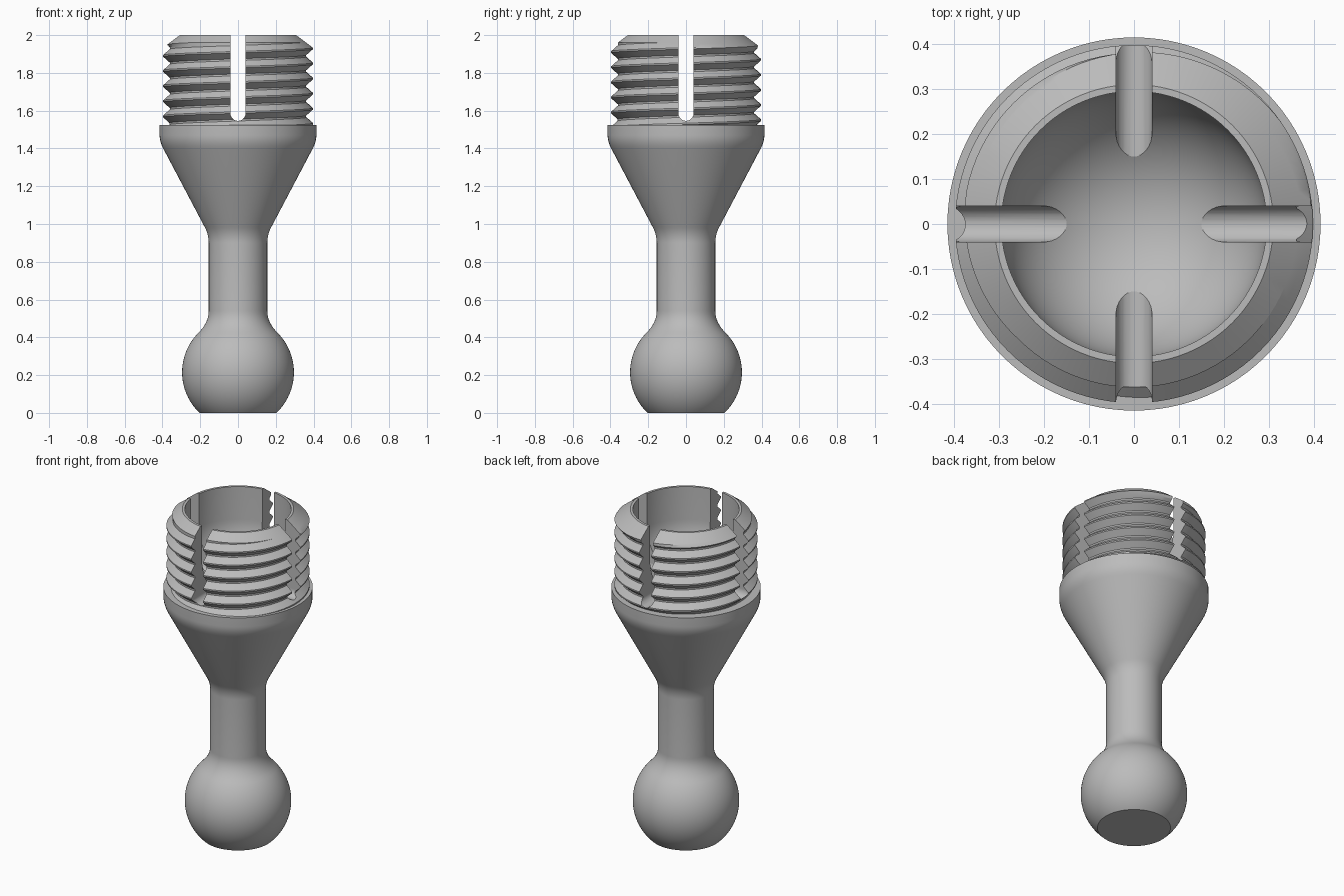
import bpy, bmesh, math
from math import sin, cos, pi, sqrt

if "Cube" in bpy.data.objects:
    bpy.data.objects.remove(bpy.data.objects["Cube"])

SEGMENTS = 96
PITCH, CREST, ROOT = 0.08, 0.398, 0.363
THREAD_LOW, THREAD_HIGH, CREST_Z = 1.525, 1.96, 1.93
BALL_R, BALL_Z = 0.296, 0.215
BORE_R, BORE_Z = 0.295, 1.80

grey = bpy.data.materials.new("plain grey")
grey.use_nodes = True
colour = (0.5, 0.5, 0.5, 1)
grey.diffuse_color = colour
grey.node_tree.nodes["Principled BSDF"].inputs["Base Color"].default_value = colour


def make_object(name, bm):
    bmesh.ops.recalc_face_normals(bm, faces=bm.faces)
    mesh = bpy.data.meshes.new(name)
    bm.to_mesh(mesh)
    bm.free()
    mesh.materials.append(grey)
    obj = bpy.data.objects.new(name, mesh)
    bpy.context.collection.objects.link(obj)
    return obj


def bend(a, b, c, steps=8):
    """Rounded corner from a to c, pulled towards b."""
    ts = [i / steps for i in range(steps + 1)]
    return [tuple((1 - t) ** 2 * p + 2 * t * (1 - t) * q + t * t * r
                  for p, q, r in zip(a, b, c)) for t in ts]


def thread_radius(z, turn):
    """Radius of the V thread, clipped by the lead-in chamfer."""
    u = ((z - CREST_Z) / PITCH - turn) % 1
    u = min(u, 1 - u)
    k = min(max((u - 0.05) / 0.39, 0), 1)
    return min(CREST + (ROOT - CREST) * k, 0.31 + (2 - z) * 1.33)


# Lower outline: flat foot, ball, neck, cone, collar
lower = [(0, 0)]
start, end = -math.asin(BALL_Z / BALL_R), math.radians(43)
for i in range(29):
    a = start + (end - start) * i / 28
    lower.append((BALL_R * cos(a), BALL_Z + BALL_R * sin(a)))
lower += bend(lower[-1], (0.155, 0.475), (0.155, 0.54))
lower += bend((0.155, 0.90), (0.155, 0.945), (0.177, 0.985))
lower += bend((0.396, 1.40), (0.415, 1.436), (0.415, 1.47), 5)
lower += [(0.415, THREAD_LOW)]

# Upper outline: rim, bore and round socket floor
upper = [(0.31, 2), (BORE_R, 2)]
for i in range(25):
    a = pi / 2 * i / 24
    upper.append((BORE_R * cos(a), BORE_Z - BORE_R * sin(a)))

# Rows of the helical thread, in turns
phases = (0.05, 0.25, 0.44, 0.56, 0.75, 0.95)
turns = int((THREAD_HIGH - THREAD_LOW) / PITCH) + 4
base = math.floor((THREAD_LOW - CREST_Z) / PITCH) - 1
rows = [base + k + p for k in range(turns) for p in phases]

# Whole body swept round the axis
bm = bmesh.new()
columns = []
for j in range(SEGMENTS + 1):
    turn = j / SEGMENTS
    outline = list(lower)
    for row in rows:
        z = CREST_Z + PITCH * (row + turn)
        z = min(max(z, THREAD_LOW), THREAD_HIGH)
        outline.append((thread_radius(z, turn), z))
    outline += upper
    c, s = cos(2 * pi * turn), sin(2 * pi * turn)
    columns.append([bm.verts.new((r * c, r * s, z)) for r, z in outline])
for left, right in zip(columns, columns[1:]):
    for i in range(len(left) - 1):
        bm.faces.new((left[i], right[i], right[i + 1], left[i + 1]))
bmesh.ops.remove_doubles(bm, verts=bm.verts, dist=0.00005)
body = make_object("ball_link_body", bm)

# Two crossing round-bottomed slots split the threaded sleeve
for k in range(2):
    bm = bmesh.new()
    half, centre = 0.04, 1.586
    section = [(half, 2.2), (-half, 2.2)]
    section += [(-half * cos(a), centre - half * sin(a))
                for a in (pi * i / 16 for i in range(17))]
    face = bm.faces.new([bm.verts.new((x, -0.6, z)) for x, z in section])
    ext = bmesh.ops.extrude_face_region(bm, geom=[face])
    moved = [v for v in ext["geom"] if isinstance(v, bmesh.types.BMVert)]
    bmesh.ops.translate(bm, verts=moved, vec=(0, 1.2, 0))
    cutter = make_object("slot_cutter", bm)
    cutter.rotation_euler.z = k * pi / 2
    cutter.hide_render = True
    bpy.context.view_layer.update()
    cut = body.modifiers.new("slot", "BOOLEAN")
    cut.operation, cut.solver, cut.object = "DIFFERENCE", "EXACT", cutter
    bpy.context.view_layer.objects.active = body
    bpy.ops.object.modifier_apply(modifier=cut.name)
    bpy.data.objects.remove(cutter)

bpy.ops.object.select_all(action="DESELECT")
body.select_set(True)
bpy.context.view_layer.objects.active = body
bpy.ops.object.shade_smooth_by_angle(angle=math.radians(28))
